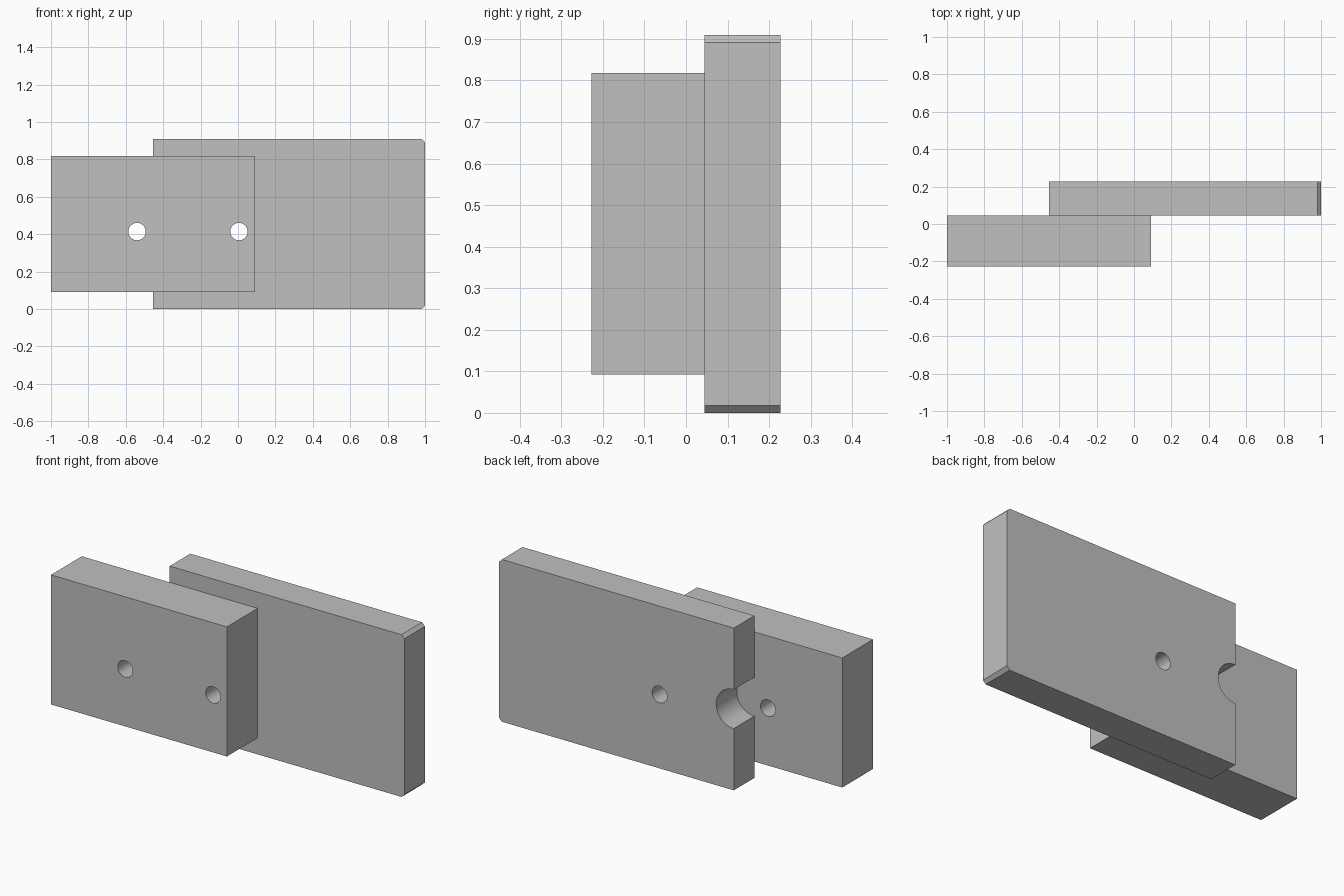
import bpy, bmesh
from mathutils import Matrix, Vector
from math import pi

cube = bpy.data.objects.get("Cube")
if cube:
    bpy.data.objects.remove(cube, do_unlink=True)

grey = bpy.data.materials.new("plain grey")
grey.use_nodes = True
colour = (0.53, 0.53, 0.53, 1)
grey.diffuse_color = colour
grey.node_tree.nodes["Principled BSDF"].inputs["Base Color"].default_value = colour


def add_object(name, bm):
    mesh = bpy.data.meshes.new(name)
    bmesh.ops.recalc_face_normals(bm, faces=bm.faces)
    bm.to_mesh(mesh)
    bm.free()
    mesh.materials.append(grey)
    obj = bpy.data.objects.new(name, mesh)
    bpy.context.collection.objects.link(obj)
    return obj


def slab(name, x, y, z, chamfer=0):
    """Box from ranges, with optional chamfers on its two +x corners."""
    bm = bmesh.new()
    bmesh.ops.create_cube(bm, size=1)
    for v in bm.verts:
        v.co = Vector([r[0] if c < 0 else r[1] for c, r in zip(v.co, (x, y, z))])
    if chamfer:
        corners = [e for e in bm.edges
                   if all(v.co.x == x[1] for v in e.verts)
                   and e.verts[0].co.z == e.verts[1].co.z]
        if not corners:
            corners = [e for e in bm.edges
                       if all(abs(v.co.x - x[1]) < 1e-4 for v in e.verts)
                       and abs(e.verts[0].co.z - e.verts[1].co.z) < 1e-4]
        bmesh.ops.bevel(bm, geom=corners, offset=chamfer, segments=1, affect='EDGES')
    return add_object(name, bm)


def drill(obj, x, z, radius):
    """Cut a round hole right through along y."""
    bm = bmesh.new()
    bmesh.ops.create_cone(bm, cap_ends=True, segments=48, radius1=radius,
                          radius2=radius, depth=1,
                          matrix=Matrix.Translation((x, 0, z)) @ Matrix.Rotation(pi / 2, 4, 'X'))
    cutter = add_object("hole_cutter", bm)
    cutter.hide_render = True
    mod = obj.modifiers.new("hole", 'BOOLEAN')
    mod.operation = 'DIFFERENCE'
    mod.solver = 'EXACT'
    mod.object = cutter
    bpy.context.view_layer.objects.active = obj
    bpy.ops.object.modifier_apply(modifier=mod.name)
    bpy.data.objects.remove(cutter, do_unlink=True)


hole_z, hole_radius = 0.414, 0.0465

# Thick front block with two through holes
front_block = slab("front_block", (-1, 0.09), (-0.227, 0.045), (0.092, 0.818))
for hole_x in (-0.54, 0.005):
    drill(front_block, hole_x, hole_z, hole_radius)

# Wide rear plate with chamfered end, one hole and a half-round end notch
rear_plate = slab("rear_plate", (-0.455, 1), (0.045, 0.227), (0, 0.909), chamfer=0.018)
drill(rear_plate, 0.005, hole_z, hole_radius)
drill(rear_plate, -0.455, 0.455, 0.109)

# Smooth hole walls, sharp plate edges
for part in (front_block, rear_plate):
    bpy.ops.object.select_all(action='DESELECT')
    part.select_set(True)
    bpy.context.view_layer.objects.active = part
    bpy.ops.object.shade_smooth_by_angle(angle=pi / 6)
